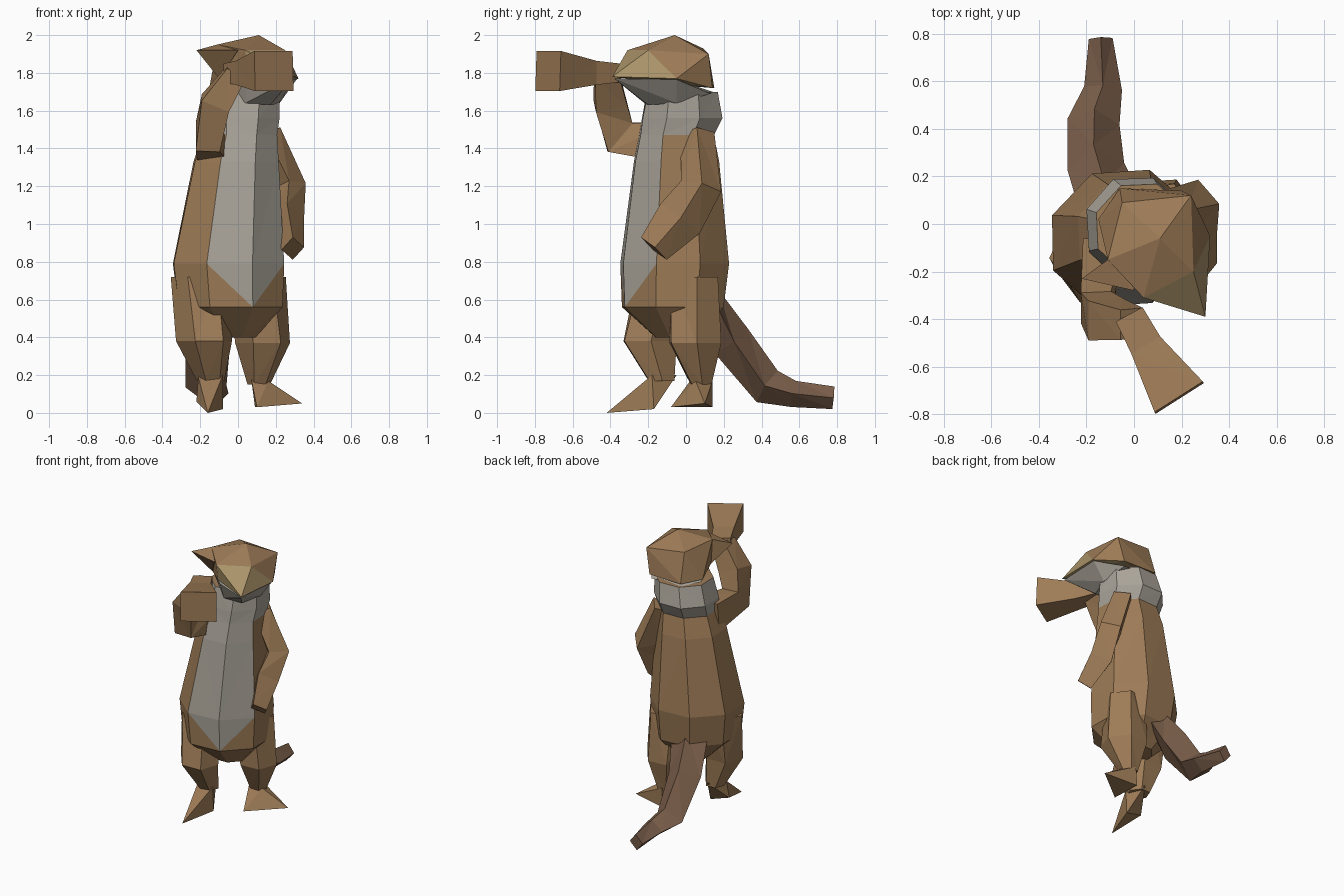
import bpy, bmesh, math
from mathutils import Vector


def material(name, rgb):
    m = bpy.data.materials.new(name)
    m.diffuse_color = (*rgb, 1)
    return m


BROWN = material("brown_fur", (0.34, 0.20, 0.095))
GREY = material("grey_fur", (0.40, 0.37, 0.32))
TAN = material("muzzle_fur", (0.40, 0.29, 0.14))
DARK = material("tail_fur", (0.20, 0.115, 0.07))


def finish(name, bm, mats):
    bmesh.ops.recalc_face_normals(bm, faces=bm.faces)
    me = bpy.data.meshes.new(name)
    bm.to_mesh(me)
    bm.free()
    for m in mats:
        me.materials.append(m)
    ob = bpy.data.objects.new(name, me)
    bpy.context.collection.objects.link(ob)
    return ob


def loft(name, sections, n, ref, mats, phase=0.5, normal=None, paint=None):
    """Sections are (x, y, z, radius along ref, radius across)."""
    bm = bmesh.new()
    c = [Vector(s[:3]) for s in sections]
    rings = []
    for i, s in enumerate(sections):
        t = Vector()
        if i > 0:
            t += (c[i] - c[i - 1]).normalized()
        if i < len(c) - 1:
            t += (c[i + 1] - c[i]).normalized()
        t = Vector(normal) if normal else t.normalized()
        u = Vector(ref)
        u = (u - t * u.dot(t)).normalized()
        v = t.cross(u)
        rings.append([bm.verts.new(c[i] + u * s[3] * math.cos(a) + v * s[4] * math.sin(a))
                      for a in [2 * math.pi * (k + phase) / n for k in range(n)]])
    for i in range(len(rings) - 1):
        lo, hi = rings[i], rings[i + 1]
        for k in range(n):
            j = (k + 1) % n
            if k < n // 2:
                tris = [(lo[k], hi[j], hi[k]), (lo[k], lo[j], hi[j])]
            else:
                tris = [(lo[j], hi[j], hi[k]), (lo[k], lo[j], hi[k])]
            for upper, tri in enumerate(tris):
                f = bm.faces.new(tri)
                if paint:
                    f.material_index = paint(i, k, upper == 0)
    bm.faces.new(rings[0])
    bm.faces.new(rings[-1])
    return finish(name, bm, mats)


def hull(name, points, mats, tip=None):
    """Faceted solid around points; faces touching tip take the second material."""
    bm = bmesh.new()
    for p in points:
        bm.verts.new(p)
    bmesh.ops.convex_hull(bm, input=bm.verts)
    for f in bm.faces:
        if tip and any((v.co - Vector(tip)).length < 1e-4 for v in f.verts):
            f.material_index = 1
    return finish(name, bm, mats)


# Torso with grey belly panel and neck ruff
def belly(row, col, upper):
    if row >= 4:
        return 1
    front = col in (0, 7)
    return int(front and (row >= 2 or (row == 1 and upper)))


yaw = math.radians(25)
loft("torso", [
    (-0.03, -0.04, 0.40, 0.13, 0.13),
    (-0.04, -0.07, 0.56, 0.28, 0.30),
    (-0.05, -0.06, 0.79, 0.30, 0.32),
    (-0.01, -0.05, 1.33, 0.24, 0.24),
    (0.01, -0.05, 1.47, 0.21, 0.21),
    (0.01, -0.02, 1.56, 0.23, 0.22),
    (0.03, -0.02, 1.70, 0.20, 0.20)],
    8, (math.sin(yaw), -math.cos(yaw), 0), [BROWN, GREY],
    phase=0, normal=(0, 0, 1), paint=belly)

# Head, muzzle and jaw
nose = (0.30, -0.39, 1.78)
hull("head", [
    (0.11, -0.06, 2.0), (-0.05, 0.09, 1.93), (-0.11, -0.15, 1.95),
    (0.04, -0.31, 1.92), (0.25, -0.20, 1.92), (0.24, 0.12, 1.90),
    nose, (0.32, -0.05, 1.77), (0.20, 0.14, 1.72), (-0.06, 0.15, 1.72),
    (-0.15, 0.02, 1.73), (-0.10, -0.15, 1.77), (0.04, -0.29, 1.80)],
    [BROWN, TAN], tip=nose)
hull("ear", [(-0.22, -0.23, 1.92), (-0.11, -0.15, 1.95), (0.0, -0.28, 1.92),
             (-0.10, -0.15, 1.77), (0.0, -0.1, 1.9)], [BROWN])
hull("jaw", [
    (0.29, -0.38, 1.77), (0.31, -0.05, 1.765), (0.19, 0.13, 1.69),
    (-0.06, 0.14, 1.70), (-0.14, 0.02, 1.71), (-0.09, -0.15, 1.76),
    (0.05, -0.28, 1.77), (0.22, -0.05, 1.64), (0.04, -0.22, 1.64),
    (0.17, -0.20, 1.63)], [GREY])

# Raised arm and outstretched paw
loft("raised_arm", [
    (-0.13, -0.08, 1.43, 0.12, 0.15),
    (-0.16, -0.35, 1.46, 0.09, 0.14),
    (-0.12, -0.40, 1.64, 0.11, 0.12),
    (-0.01, -0.42, 1.80, 0.08, 0.09)],
    4, (1, 0, 0), [BROWN])
loft("raised_paw", [
    (-0.02, -0.38, 1.80, 0.07, 0.09),
    (0.05, -0.51, 1.80, 0.09, 0.10),
    (0.19, -0.73, 1.81, 0.15, 0.17)],
    4, (0, 0, 1), [BROWN])

# Lowered arm
loft("lowered_arm", [
    (0.15, 0.06, 1.48, 0.08, 0.09),
    (0.27, 0.08, 1.20, 0.09, 0.11),
    (0.26, -0.03, 1.03, 0.09, 0.13),
    (0.29, -0.17, 0.87, 0.06, 0.09)],
    4, (1, 0, 0), [BROWN], phase=0)

# Legs
for name, secs in {
    "right_leg": [(-0.20, -0.12, 0.72, 0.15, 0.16), (-0.18, -0.19, 0.38, 0.17, 0.14),
                  (-0.145, -0.13, 0.17, 0.08, 0.07)],
    "left_leg": [(0.10, 0.03, 0.72, 0.14, 0.16), (0.13, 0.05, 0.37, 0.16, 0.14),
                 (0.11, 0.08, 0.15, 0.06, 0.06)]}.items():
    loft(name, secs, 6, (0.6, -0.8, 0), [BROWN], phase=0, normal=(0, 0, 1))

# Feet: ankle triangle, heel and two flared toes
hull("right_foot", [(-0.21, -0.17, 0.19), (-0.08, -0.18, 0.20), (-0.14, -0.05, 0.20),
                    (-0.22, -0.19, 0.06), (-0.16, -0.42, 0.0), (-0.08, -0.17, 0.02)], [BROWN])
hull("left_foot", [(0.07, 0.03, 0.18), (0.16, 0.05, 0.17), (0.10, 0.14, 0.17),
                   (0.09, 0.14, 0.03), (0.34, 0.10, 0.05), (0.10, -0.08, 0.03)], [BROWN])

# Tail
loft("tail", [
    (-0.11, 0.11, 0.62, 0.07, 0.13),
    (-0.16, 0.24, 0.38, 0.11, 0.12),
    (-0.17, 0.43, 0.14, 0.10, 0.11),
    (-0.13, 0.57, 0.10, 0.07, 0.08),
    (-0.14, 0.78, 0.08, 0.06, 0.05)],
    4, (0, 0.3, 1), [DARK], phase=0)
